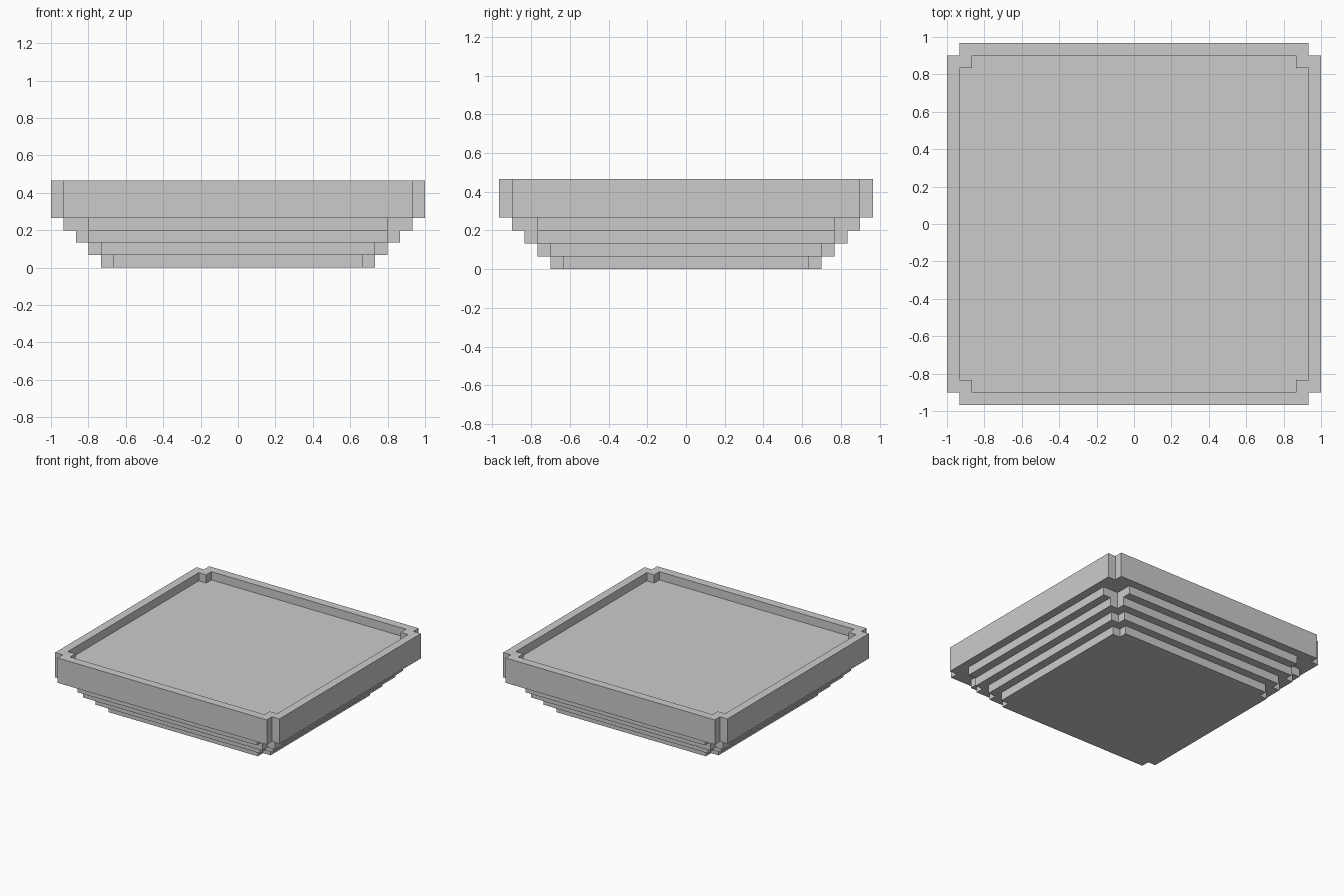
import bpy, bmesh

if "Cube" in bpy.data.objects:
    bpy.data.objects.remove(bpy.data.objects["Cube"])

U = 2 / 30  # one step of the stepped design


def outline(hx, hy, n):
    # rectangle with an n-by-n square notch at every corner, counter-clockwise
    quarter = [(hx, hy - n), (hx - n, hy - n), (hx - n, hy)]
    pts = list(quarter)
    pts += [(-x, y) for x, y in reversed(quarter)]
    pts += [(-x, -y) for x, y in quarter]
    pts += [(x, -y) for x, y in reversed(quarter)]
    return pts


# Stacked solid: (half width, corner notch, bottom, top) in steps
tiers = [(11, 1, 0, 1), (12, 1, 1, 2), (13, 1, 2, 3), (14, 2, 3, 4), (15, 1, 4, 7)]
bm = bmesh.new()


def ring(h, n, z):
    return [bm.verts.new((x * U, y * U, z * U)) for x, y in outline(h, h - 0.5, n)]


# Underside, stepped tiers, rim and shallow recess as one continuous skin
rings = []
for h, n, z0, z1 in tiers:
    rings += [ring(h, n, z0), ring(h, n, z1)]
rings += [ring(14, 1, 7), ring(14, 1, 6)]


def bridge(a, b):
    for i in range(len(a)):
        j = (i + 1) % len(a)
        bm.faces.new((a[i], a[j], b[j], b[i]))


for a, b in zip(rings, rings[1:]):
    bridge(a, b)
bm.faces.new(list(reversed(rings[0])))
bm.faces.new(rings[-1])

mesh = bpy.data.meshes.new("stepped_tray")
bm.to_mesh(mesh)
bm.free()
tray = bpy.data.objects.new("stepped_tray", mesh)
bpy.context.collection.objects.link(tray)
